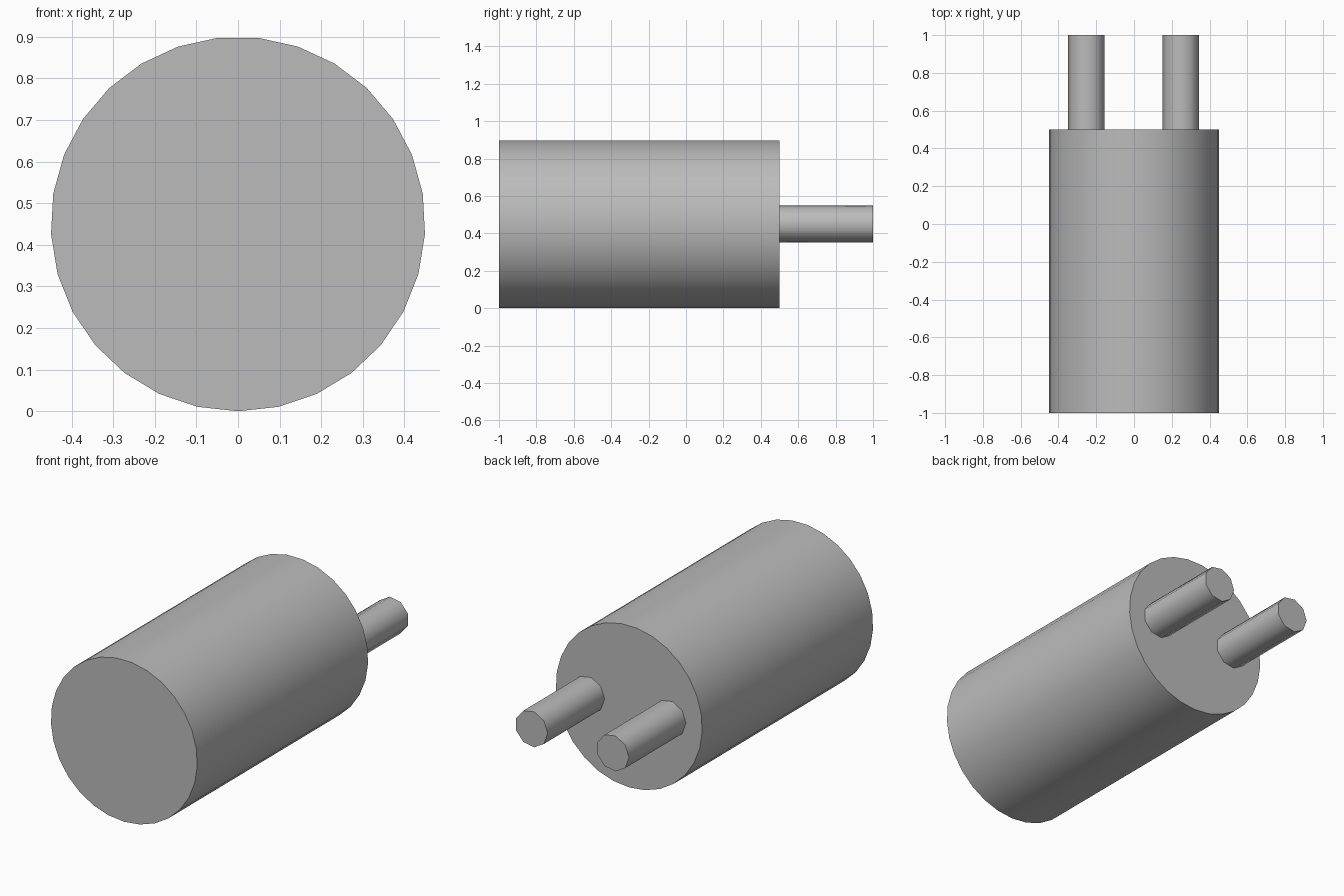
import bpy
import math

# Remove the default cube
default_cube = bpy.data.objects.get("Cube")
if default_cube:
    bpy.data.objects.remove(default_cube, do_unlink=True)

# Single plain grey
grey = bpy.data.materials.new("plain_grey")
grey.use_nodes = True
colour = (0.5, 0.5, 0.5, 1)
grey.diffuse_color = colour
grey.node_tree.nodes["Principled BSDF"].inputs["Base Color"].default_value = colour

AXIS_HEIGHT = 0.45


def rod(name, sides, radius, y_front, y_back, x, first_corner):
    """Capped cylinder along y, with one corner at the given angle in the xz plane."""
    bpy.ops.mesh.primitive_cylinder_add(
        vertices=sides, radius=radius, depth=y_back - y_front,
        location=(x, (y_front + y_back) / 2, AXIS_HEIGHT))
    obj = bpy.context.object
    obj.name = name
    # The primitive's first corner lies on +y, which the tilt carries to +z
    spin = first_corner - math.pi / 2
    obj.rotation_euler = (math.pi / 2, 0, -spin)
    obj.rotation_mode = "XYZ"
    obj.rotation_euler = (math.pi / 2, -spin, 0)
    obj.data.materials.append(grey)
    bpy.ops.object.transform_apply(location=False, rotation=True, scale=True)
    bpy.ops.object.shade_smooth_by_angle(angle=math.radians(50))
    return obj


# Main barrel, corner pointing down
rod("body", 29, 0.45, -1.0, 0.5, 0, -math.pi / 2)

# Two contact pins on the back, corner pointing to -x
for side, x in (("left", 0.25), ("right", -0.25)):
    rod(side + "_pin", 9, 0.1, 0.5, 1.0, x, math.pi)
